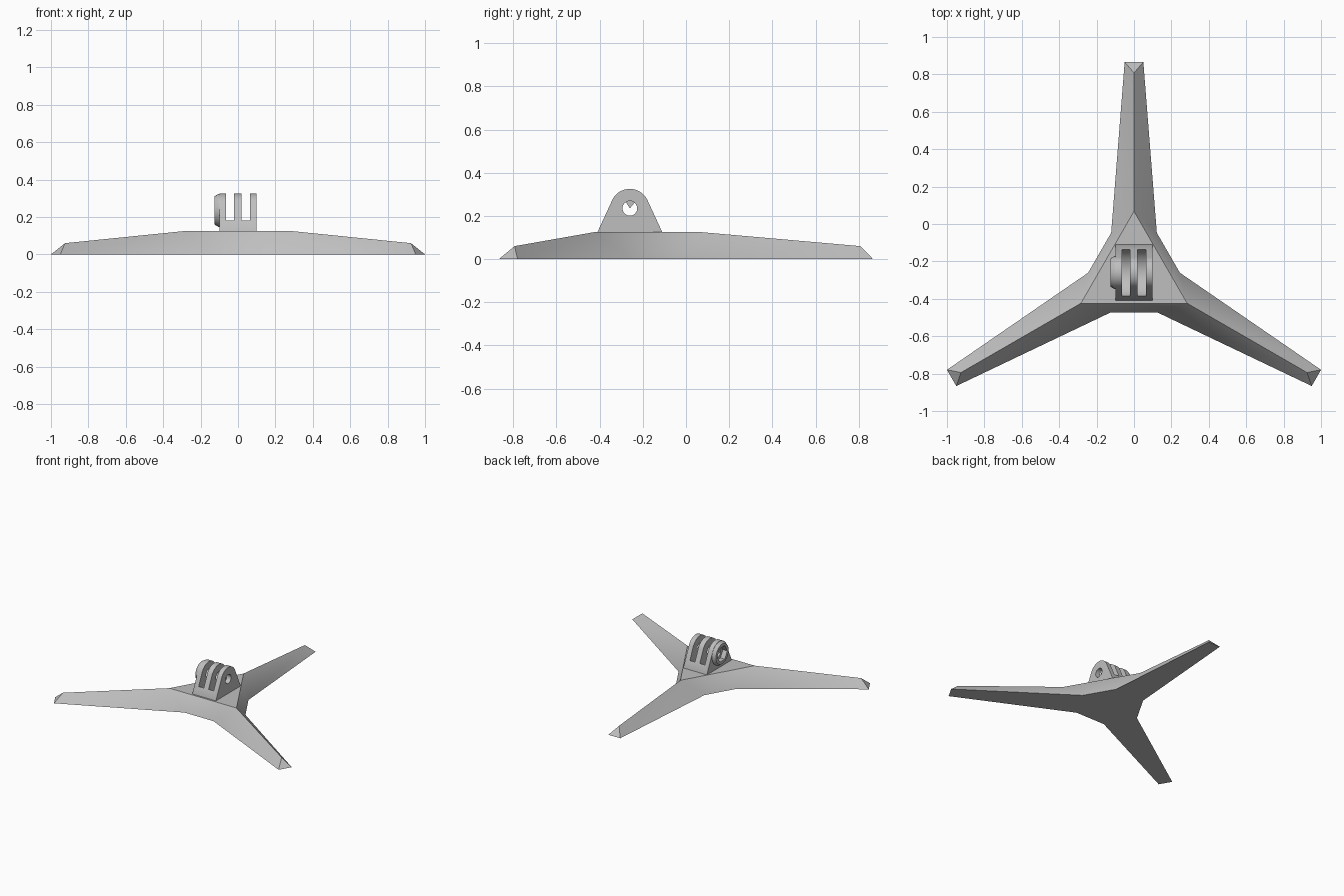
import bpy, bmesh, math
from mathutils import Matrix, Vector

if "Cube" in bpy.data.objects:
    bpy.data.objects.remove(bpy.data.objects["Cube"])

HUB_Y = -0.26        # centre of the tripod and of the mount
AXIS_Z = 0.235       # height of the pivot hole

grey = bpy.data.materials.new("light_grey")
grey.use_nodes = True
grey.diffuse_color = (0.52, 0.52, 0.52, 1)
grey.node_tree.nodes["Principled BSDF"].inputs["Base Color"].default_value = (0.52, 0.52, 0.52, 1)


def make_object(name, bm):
    bmesh.ops.recalc_face_normals(bm, faces=bm.faces)
    mesh = bpy.data.meshes.new(name)
    bm.to_mesh(mesh)
    bm.free()
    mesh.materials.append(grey)
    obj = bpy.data.objects.new(name, mesh)
    bpy.context.collection.objects.link(obj)
    return obj


def pivot_cylinder(name, x0, x1, r0, r1, sides=64, turn=0.0):
    """Cylinder or cone along x around the pivot axis."""
    bm = bmesh.new()
    place = (Matrix.Translation(((x0 + x1) / 2, HUB_Y, AXIS_Z))
             @ Matrix.Rotation(turn, 4, 'X') @ Matrix.Rotation(math.pi / 2, 4, 'Y'))
    bmesh.ops.create_cone(bm, cap_ends=True, segments=sides, radius1=r0, radius2=r1,
                          depth=x1 - x0, matrix=place)
    return make_object(name, bm)


def activate(obj):
    bpy.ops.object.select_all(action='DESELECT')
    obj.select_set(True)
    bpy.context.view_layer.objects.active = obj


def combine(obj, other, operation):
    activate(obj)
    mod = obj.modifiers.new("combine", 'BOOLEAN')
    mod.object, mod.operation, mod.solver = other, operation, 'EXACT'
    bpy.ops.object.modifier_apply(modifier=mod.name)


# Tripod base: three ridged legs around a flat triangular hub
bm = bmesh.new()
legs = []
for k in range(3):
    turn = Matrix.Translation((0, HUB_Y, 0)) @ Matrix.Rotation(k * math.tau / 3, 4, 'Z')
    points = dict(root_r=(0.122, 0.213, 0), tip_r=(0.05, 1.126, 0), tip_l=(-0.05, 1.126, 0),
                  root_l=(-0.122, 0.213, 0), apex=(0, 0.328, 0.125), ridge=(0, 1.068, 0.06))
    legs.append({n: bm.verts.new(turn @ Vector(p)) for n, p in points.items()})
for k, leg in enumerate(legs):
    after = legs[(k + 1) % 3]
    for names in (("root_r", "tip_r", "ridge", "apex"), ("tip_r", "tip_l", "ridge"),
                  ("tip_l", "root_l", "apex", "ridge")):
        bm.faces.new([leg[n] for n in names])
    bm.faces.new((leg["root_l"], after["root_r"], after["apex"], leg["apex"]))
    bm.faces.new([leg[n] for n in ("root_r", "tip_r", "tip_l", "root_l")])
bm.faces.new([leg["apex"] for leg in legs])
bm.faces.new([leg[n] for leg in legs for n in ("root_r", "root_l")])
tripod = make_object("tripod_base", bm)

# Mount block: tapered sides running tangent into a round head
head_r, foot = 0.09, Vector((0.15, -0.11))
start = math.atan2(foot.y, foot.x) + math.acos(head_r / foot.length)
profile = [(-foot.x, 0.07 - AXIS_Z), (foot.x, 0.07 - AXIS_Z), tuple(foot)]
steps = 32
for i in range(steps + 1):
    a = start + (math.pi - 2 * start) * i / steps
    profile.append((head_r * math.cos(a), head_r * math.sin(a)))
profile.append((-foot.x, foot.y))
bm = bmesh.new()
side = bm.faces.new([bm.verts.new((-0.1, HUB_Y + y, AXIS_Z + z)) for y, z in profile])
moved = bmesh.ops.extrude_face_region(bm, geom=[side])["geom"]
bmesh.ops.translate(bm, vec=(0.2, 0, 0), verts=[g for g in moved if isinstance(g, bmesh.types.BMVert)])
mount = make_object("pronged_mount", bm)

# Chamfered nut boss on one side
boss = pivot_cylinder("nut_boss", -0.125, -0.105, 0.076, 0.088)
collar = pivot_cylinder("boss_collar", -0.105, -0.08, 0.088, 0.088)
for part in (collar, boss):
    combine(mount, part, 'UNION')

# Slots between the prongs, pivot hole and hexagonal nut pocket
slots = [pivot_cylinder("slot_cutter", x, x + 0.043, 0.135, 0.135) for x in (-0.064, 0.02)]
hole = pivot_cylinder("hole_cutter", -0.3, 0.3, 0.034, 0.034, 48)
pocket = pivot_cylinder("pocket_cutter", -0.2, -0.088, 0.06, 0.06, 6)
for cutter in slots + [hole, pocket]:
    combine(mount, cutter, 'DIFFERENCE')
for cutter in slots:
    combine(tripod, cutter, 'DIFFERENCE')
for helper in slots + [hole, pocket, boss, collar]:
    bpy.data.objects.remove(helper)

# Soft curves, crisp edges
for obj in (tripod, mount):
    activate(obj)
    bpy.ops.object.shade_smooth_by_angle(angle=math.radians(30))
